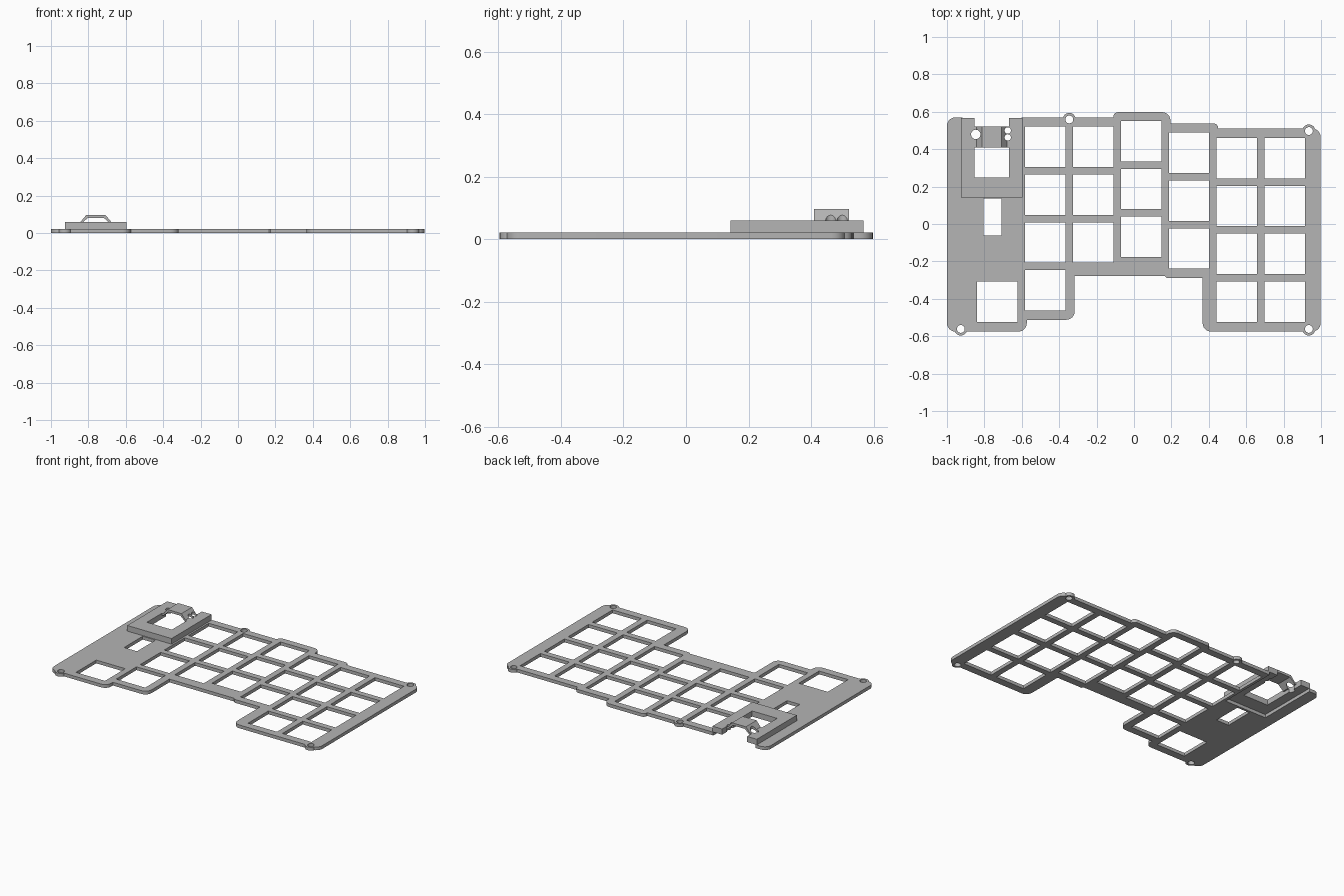
import bpy, bmesh, math
from mathutils import Vector

cube = bpy.data.objects.get("Cube")
if cube:
    bpy.data.objects.remove(cube)

T = 0.022          # plate thickness
TOP = 0.06         # top of the raised cover
KEY = 0.216        # switch opening
PITCH = 0.256

grey = bpy.data.materials.new("plain grey")
grey.use_nodes = True
grey.diffuse_color = (0.46, 0.46, 0.46, 1)
grey.node_tree.nodes["Principled BSDF"].inputs["Base Color"].default_value = grey.diffuse_color


def prism(name, pts, lo, hi, axis="z"):
    """Extrude a profile along z, or along y with the profile in x and z."""
    put = (lambda p, d: (p[0], p[1], d)) if axis == "z" else (lambda p, d: (p[0], d, p[1]))
    bm = bmesh.new()
    face = bm.faces.new([bm.verts.new(put(p, lo)) for p in pts])
    new = bmesh.ops.extrude_face_region(bm, geom=[face])["geom"]
    move = Vector(put((0, 0), hi - lo))
    bmesh.ops.translate(bm, vec=move, verts=[v for v in new if isinstance(v, bmesh.types.BMVert)])
    bmesh.ops.recalc_face_normals(bm, faces=bm.faces[:])
    mesh = bpy.data.meshes.new(name)
    bm.to_mesh(mesh)
    bm.free()
    ob = bpy.data.objects.new(name, mesh)
    bpy.context.collection.objects.link(ob)
    mesh.materials.append(grey)
    return ob


def box(x0, x1, y0, y1):
    return [(x0, y0), (x1, y0), (x1, y1), (x0, y1)]


def circle(x, y, r, n=24):
    return [(x + r * math.cos(math.tau * i / n), y + r * math.sin(math.tau * i / n)) for i in range(n)]


def rounded(pts, steps=6):
    """Round each corner (x, y, radius) with a short arc."""
    out = []
    for i, (x, y, r) in enumerate(pts):
        p = Vector((x, y))
        if r == 0:
            out.append(p)
            continue
        a = (Vector(pts[i - 1][:2]) - p).normalized()
        b = (Vector(pts[(i + 1) % len(pts)][:2]) - p).normalized()
        for k in range(steps + 1):
            t = math.pi / 2 * k / steps
            out.append(p + r * (a * (1 - math.sin(t)) + b * (1 - math.cos(t))))
    return out


def combine(target, tool, operation):
    mod = target.modifiers.new("cut", "BOOLEAN")
    mod.operation, mod.solver, mod.object = operation, "EXACT", tool
    bpy.context.view_layer.objects.active = target
    bpy.ops.object.modifier_apply(modifier=mod.name)
    bpy.data.objects.remove(tool)


def cut(target, pts):
    combine(target, prism("cutter", pts, -0.1, 0.2), "DIFFERENCE")


# Plate outline
R = 0.045
plate = prism("switch_plate", rounded([
    (-1, -0.575, R), (-0.573, -0.575, R), (-0.573, -0.512, 0), (-0.317, -0.512, R),
    (-0.317, -0.277, 0), (0.165, -0.277, 0), (0.175, -0.289, 0), (0.367, -0.289, 0),
    (0.367, -0.575, R), (0.998, -0.575, R), (0.998, 0.51, R), (0.45, 0.51, 0),
    (0.45, 0.538, 0.025), (0.195, 0.538, 0), (0.195, 0.598, R), (-0.11, 0.598, 0.025),
    (-0.11, 0.57, 0), (-1, 0.57, R)]), 0, T)

# Screw bosses
screws = [(-0.926, -0.561), (0.935, -0.561), (0.935, 0.497), (-0.346, 0.559)]
for x, y in screws:
    combine(plate, prism("boss", circle(x, y, 0.035), 0, T), "UNION")
for x, y in screws:
    cut(plate, circle(x, y, 0.021))

# Switch openings: left edge, top edge, count per column
for x, y, count in [(-0.84, -0.308, 1), (-0.583, 0.521, 4), (-0.326, 0.521, 3), (-0.07, 0.551, 3),
                    (0.186, 0.489, 3), (0.441, 0.46, 4), (0.698, 0.46, 4)]:
    for row in range(count):
        top = y - row * PITCH
        cut(plate, box(x, x + KEY, top - KEY, top))

# Small slot and the pocket below the raised cover
cut(plate, box(-0.805, -0.709, -0.062, 0.136))
cut(plate, box(-0.918, -0.602, 0.152, 0.7))

# Raised cover, open at the back
cover = prism("raised_cover", box(-0.925, -0.595, 0.143, 0.568), T, TOP)
cut(cover, box(-0.853, -0.667, 0.249, 0.7))

# Arched bridge over the opening
bridge = prism("bridge", [
    (-0.856, 0.045), (-0.856, TOP), (-0.842, TOP), (-0.812, 0.096), (-0.708, 0.096), (-0.678, TOP),
    (-0.664, TOP), (-0.664, 0.045), (-0.676, 0.045), (-0.716, 0.08), (-0.804, 0.08), (-0.844, 0.045)],
    0.409, 0.522, axis="y")

# Pin holes at the bridge feet
for x, y, r in [(-0.846, 0.479, 0.025), (-0.675, 0.5, 0.017), (-0.675, 0.463, 0.017)]:
    cut(cover, circle(x, y, r))
    cut(bridge, circle(x, y, r))

for ob in (plate, cover, bridge):
    bpy.ops.object.select_all(action="DESELECT")
    ob.select_set(True)
    bpy.context.view_layer.objects.active = ob
    bpy.ops.object.shade_smooth_by_angle(angle=math.radians(30))
